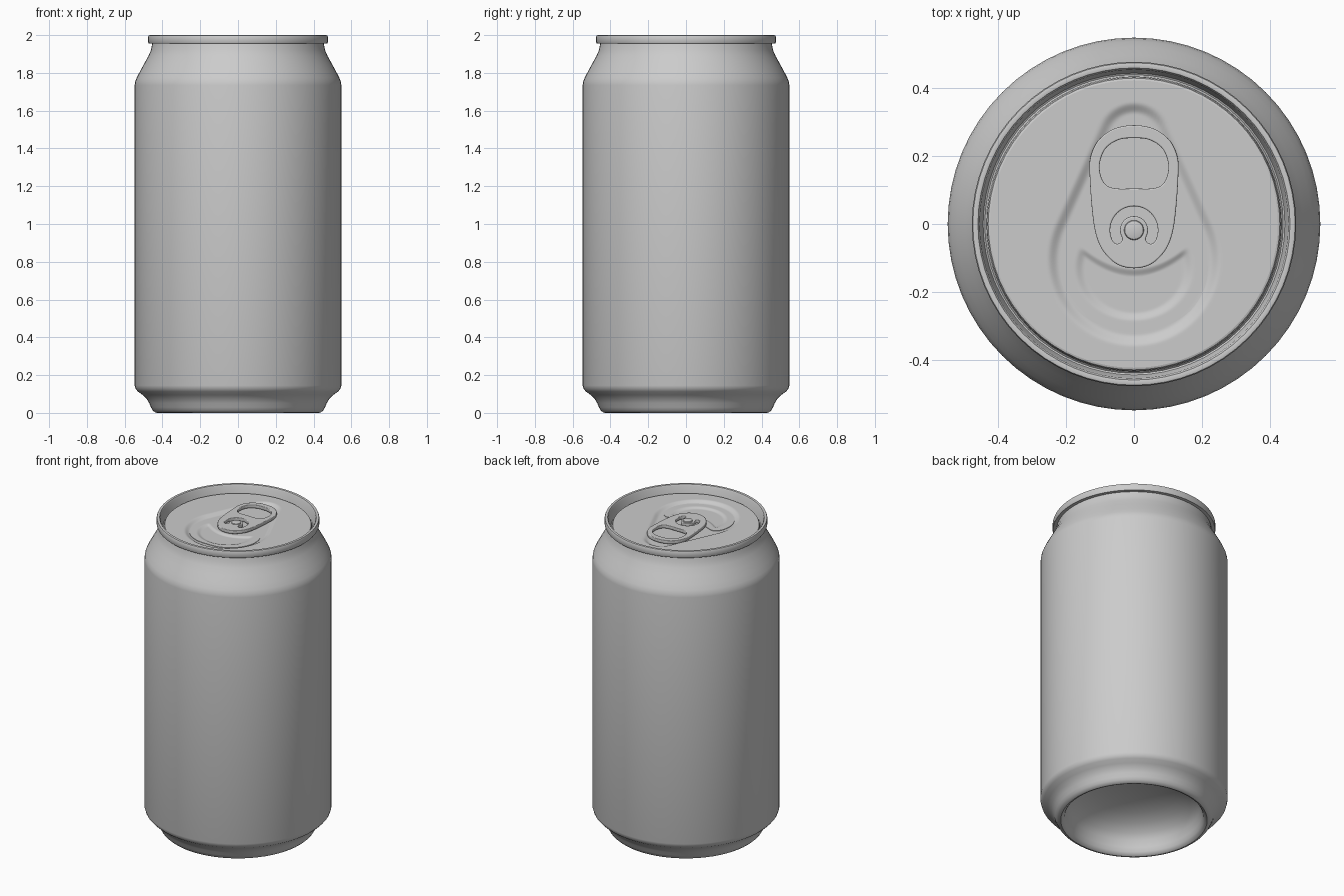
import bpy, math

if "Cube" in bpy.data.objects:
    bpy.data.objects.remove(bpy.data.objects["Cube"])


def add_mesh(name, verts, faces, angle=35):
    me = bpy.data.meshes.new(name)
    me.from_pydata(verts, [], faces)
    ob = bpy.data.objects.new(name, me)
    bpy.context.collection.objects.link(ob)
    finish(ob, angle)
    return ob


def finish(ob, angle):
    bpy.ops.object.select_all(action='DESELECT')
    ob.select_set(True)
    bpy.context.view_layer.objects.active = ob
    bpy.ops.object.shade_smooth_by_angle(angle=math.radians(angle))


def rings_mesh(name, rings, tip=None, angle=35):
    """Join equal-length closed loops; optionally close the last loop to a tip."""
    n = len(rings[0])
    verts = [v for r in rings for v in r]
    faces = [(i * n + j, i * n + (j + 1) % n, (i + 1) * n + (j + 1) % n, (i + 1) * n + j)
             for i in range(len(rings) - 1) for j in range(n)]
    if tip:
        b = (len(rings) - 1) * n
        faces += [(b + j, b + (j + 1) % n, len(verts)) for j in range(n)]
        verts.append(tip)
    return add_mesh(name, verts, faces, angle)


def circle(r, z, n, cx=0, cy=0):
    return [(cx + r * math.cos(math.tau * k / n), cy + r * math.sin(math.tau * k / n), z)
            for k in range(n)]


def mirrored_loop(half, steps=6):
    """Mirror a half outline in x and round it with a Catmull-Rom curve."""
    p = half + [(-x, y) for x, y in half[-2:0:-1]]
    out = []
    for i in range(len(p)):
        a, b, c, d = (p[(i + k) % len(p)] for k in (-1, 0, 1, 2))
        for s in range(steps):
            t = s / steps
            out.append(tuple(0.5 * (2 * b[m] + (c[m] - a[m]) * t
                       + (2 * a[m] - 5 * b[m] + 4 * c[m] - d[m]) * t * t
                       + (3 * b[m] - a[m] - 3 * c[m] + d[m]) * t ** 3) for m in (0, 1)))
    return out


def smooth(t):
    t = max(0, min(1, t))
    return t * t * (3 - 2 * t)


LID_Z = 1.955


def lid_height(x, y):
    # teardrop recess: hull of a large front circle and a small back circle
    x, r1, r2, h = abs(x), 0.255, 0.108, 0.355
    py = y + 0.105
    b = (r1 - r2) / h
    a = math.sqrt(1 - b * b)
    k = -b * x + a * py
    if k < 0:
        d = math.hypot(x, py) - r1
    elif k > a * h:
        d = math.hypot(x, py - h) - r2
    else:
        d = a * x + b * py - r1
    # shallow dent in the mouth, bounded by a smile-shaped edge
    smile = -0.13 + 0.065 * (x / 0.155) ** 2 - y
    oval = (1 - math.hypot(x / 0.175, (y + 0.13) / 0.155)) * 0.15
    dent = smooth(smile / 0.025) * smooth(oval / 0.025)
    return LID_Z - 0.014 * smooth(-d / 0.035) - 0.008 * dent


# can body: domed base, wall, neck, rolled rim and countersink groove
profile = [(0.08, 0.217), (0.16, 0.207), (0.24, 0.188), (0.31, 0.158), (0.36, 0.12), (0.385, 0.085),
           (0.397, 0.045), (0.405, 0.02), (0.416, 0.005), (0.428, 0), (0.44, 0.003),
           (0.452, 0.014), (0.461, 0.03), (0.47, 0.052), (0.484, 0.075), (0.505, 0.095),
           (0.53, 0.113), (0.542, 0.127), (0.547, 0.145),
           (0.547, 1.735), (0.544, 1.755), (0.536, 1.775), (0.52, 1.806), (0.496, 1.85),
           (0.474, 1.89), (0.461, 1.92), (0.454, 1.955),
           (0.473, 1.956), (0.476, 1.962), (0.476, 1.991), (0.473, 1.998), (0.466, 2.0),
           (0.458, 1.998), (0.453, 1.99), (0.447, 1.935), (0.443, 1.925), (0.438, 1.922),
           (0.433, 1.927), (0.431, 1.947), (0.428, 1.953), (0.422, LID_Z)]
N = 64
body = rings_mesh("can_body", [circle(r, z, N) for r, z in reversed(profile)], (0, 0, 0.22))
body.data.flip_normals()

# lid panel with its embossed recess
lid_rings = []
for i in range(84):
    ring = circle(0.422 * (1 - i / 84), 0, 192)
    lid_rings.append([(x, y, lid_height(x, y)) for x, y, _ in ring])
rings_mesh("lid_panel", lid_rings, (0, 0, lid_height(0, 0)))

# scored mouth plate, following the lid surface
mouth = mirrored_loop([(0, -0.31), (0.09, -0.3), (0.165, -0.255), (0.208, -0.185), (0.216, -0.115),
                       (0.198, -0.058), (0.165, -0.036), (0.12, -0.048), (0.06, -0.075), (0, -0.085)], 8)
mouth_rings = [[(x, y, lid_height(x, y) - 0.002) for x, y in mouth]]
for i in range(36):
    s = 1 - i / 36
    pts = [(x * s, -0.17 + (y + 0.17) * s) for x, y in mouth]
    mouth_rings.append([(x, y, lid_height(x, y) + 0.003) for x, y in pts])
rings_mesh("mouth_plate", mouth_rings, (0, -0.17, lid_height(0, -0.17) + 0.003))

# pull tab: outline with finger hole and C-shaped slot round the rivet
outline = mirrored_loop([(0, 0.29), (0.06, 0.279), (0.105, 0.245), (0.128, 0.195), (0.13, 0.14),
                         (0.123, 0.04), (0.112, -0.03), (0.09, -0.08), (0.05, -0.118), (0, -0.13)])
hole = mirrored_loop([(0, 0.252), (0.045, 0.247), (0.083, 0.222), (0.1, 0.18), (0.097, 0.14),
                      (0.08, 0.113), (0.05, 0.104), (0, 0.104)])
CY, R_IN, R_OUT = -0.018, 0.041, 0.07
slot = []
A0, A1 = math.radians(-28), math.radians(208)


def polar(r, a):
    return (r * math.cos(a), CY + r * math.sin(a))


slot += [polar(R_OUT, A0 + (A1 - A0) * k / 28) for k in range(29)]
mid, half = (R_IN + R_OUT) / 2, (R_OUT - R_IN) / 2
for ang, start in ((A1, 0), (A0, math.pi)):
    cx, cy = polar(mid, ang)
    for k in range(1, 6):
        t = ang + start + math.pi * k / 6
        slot.append((cx + half * math.cos(t), cy + half * math.sin(t)))
    if ang == A1:
        slot += [polar(R_IN, A1 + (A0 - A1) * k / 28) for k in range(29)]

cu = bpy.data.curves.new("pull_tab", 'CURVE')
cu.dimensions = '2D'
cu.fill_mode = 'BOTH'
for loop in (outline, hole, slot):
    sp = cu.splines.new('POLY')
    sp.points.add(len(loop) - 1)
    for pt, (x, y) in zip(sp.points, loop):
        pt.co = (x, y, 0, 1)
    sp.use_cyclic_u = True
cu.extrude = 0.007
cu.bevel_depth = 0.004
cu.bevel_resolution = 2
cu.offset = -0.004
tab = bpy.data.objects.new("pull_tab", cu)
bpy.context.collection.objects.link(tab)
tab.location.z = 1.959
bpy.ops.object.select_all(action='DESELECT')
tab.select_set(True)
bpy.context.view_layer.objects.active = tab
bpy.ops.object.convert(target='MESH')
finish(bpy.context.view_layer.objects.active, 35)

# rivet holding the tab
rivet = [(0.029, 1.938), (0.029, 1.971), (0.027, 1.975), (0.022, 1.977)]
rings_mesh("rivet", [circle(r, z, 32, 0, CY) for r, z in rivet], (0, CY, 1.977))
